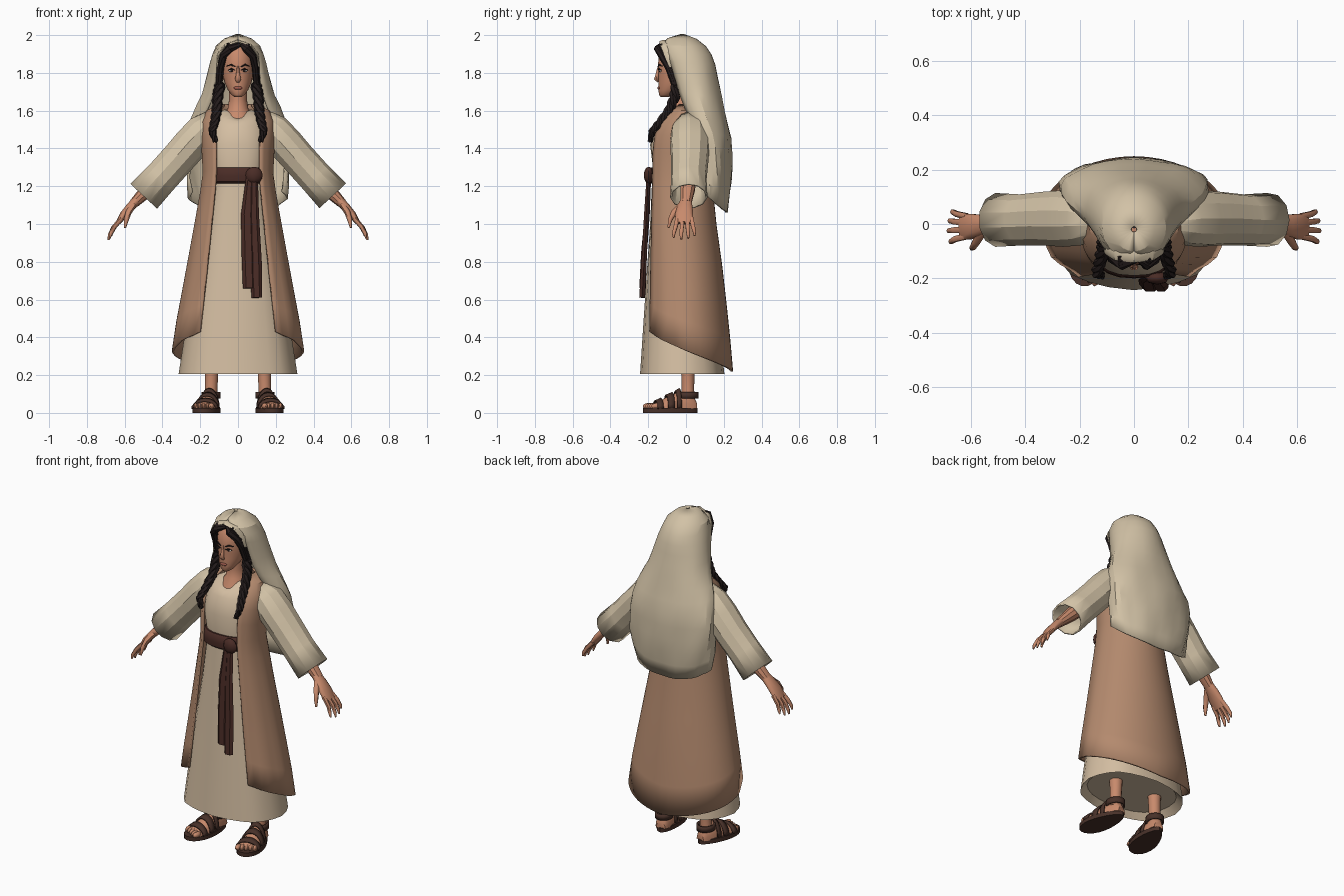
import bpy, bmesh, math
from mathutils import Vector, Matrix


def mat(name, r, g, b):
    m = bpy.data.materials.new(name)
    lin = lambda c: (c / 255 / 12.92) if c < 10 else ((c / 255 + 0.055) / 1.055) ** 2.4
    m.diffuse_color = (lin(r), lin(g), lin(b), 1)
    return m


LINEN = mat("linen", 212, 190, 162)
VEIL = mat("veil_cloth", 210, 194, 166)
TAN = mat("tan_wool", 180, 138, 110)
SKIN = mat("skin", 200, 138, 108)
SASH = mat("sash_brown", 74, 44, 38)
HAIR = mat("hair_black", 36, 28, 28)
LEATHER = mat("leather", 72, 49, 41)
LIP = mat("lip", 160, 92, 78)
WHITE = mat("eye_white", 215, 205, 195)


def make(name, bm, m, angle=35, thick=0):
    bmesh.ops.recalc_face_normals(bm, faces=bm.faces)
    me = bpy.data.meshes.new(name)
    bm.to_mesh(me)
    bm.free()
    ob = bpy.data.objects.new(name, me)
    bpy.context.collection.objects.link(ob)
    me.materials.append(m)
    bpy.ops.object.select_all(action='DESELECT')
    ob.select_set(True)
    bpy.context.view_layer.objects.active = ob
    bpy.ops.object.shade_smooth_by_angle(angle=math.radians(angle))
    if thick:
        sol = ob.modifiers.new("thickness", 'SOLIDIFY')
        sol.thickness, sol.offset = thick, 0
    return ob


def loft(name, rings, m, closed=True, caps=True, **kw):
    bm = bmesh.new()
    vs = [[bm.verts.new(p) for p in r] for r in rings]
    n = len(vs[0])
    for a, b in zip(vs, vs[1:]):
        for i in range(n if closed else n - 1):
            j = (i + 1) % n
            bm.faces.new((a[i], a[j], b[j], b[i]))
    if caps and closed:
        bm.faces.new(vs[0])
        bm.faces.new(vs[-1])
    return make(name, bm, m, **kw)


def tube(name, path, radii, m, sides=8, ref=(0, 1, 0), caps=True, **kw):
    """Sweep an ellipse; radii are (across, along ref) at each point."""
    P, rings = [Vector(p) for p in path], []
    for i, p in enumerate(P):
        t = (P[min(i + 1, len(P) - 1)] - P[max(i - 1, 0)]).normalized()
        a = t.cross(Vector(ref)).normalized()
        b = a.cross(t)
        ra, rb = radii[i] if isinstance(radii[i], tuple) else (radii[i],) * 2
        rings.append([p + a * ra * math.cos(k) + b * rb * math.sin(k)
                      for k in (2 * math.pi * j / sides for j in range(sides))])
    return loft(name, rings, m, caps=caps, **kw)


def ball(name, c, r, m, seg=12):
    bm = bmesh.new()
    bmesh.ops.create_uvsphere(bm, u_segments=seg, v_segments=8, radius=1,
                              matrix=Matrix.Translation(c) @ Matrix.Diagonal((*r, 1)))
    return make(name, bm, m, angle=60)


def oval(z, rx, yf, yb, n=24, power=2.0, fold=0, dip=0):
    """Horizontal ring; fold adds pleats, dip lowers the front."""
    pts, e = [], 2 / power
    for i in range(n):
        a = 2 * math.pi * i / n
        s, c = math.sin(a), math.cos(a)
        k = 1 + fold * math.cos(8 * a)
        f = max(0, c) ** 6 * dip
        pts.append((k * rx * math.copysign(abs(s) ** e, s),
                    (yf + yb) / 2 - k * (yb - yf) / 2 * math.copysign(abs(c) ** e, c) - 0.6 * f, z - f))
    return pts


def shell(name, rows, hem, levels, m, n, ripple, **kw):
    """Cloth open at the front; rows are (z, half width, edge x, edge y, back y)."""
    def at(z):
        for p, q in zip(rows, rows[1:]):
            if z >= q[0]:
                t = min(1, max(0, (z - p[0]) / (q[0] - p[0])))
                return [a + (b - a) * t for a, b in zip(p, q)]
        return rows[-1]
    rings = []
    for t in levels:
        ring = []
        for i in range(n + 1):
            u = 2 * i / n - 1
            z = rows[0][0] + (hem(abs(u)) - rows[0][0]) * t
            _, rx, xe, ye, yb = at(z)
            A = math.pi - math.asin(min(1, xe / rx))
            k = -math.cos(A)
            yc = (ye + k * yb) / (1 + k)
            w = 1 + ripple(u * A, z, t)
            ring.append((w * rx * math.sin(u * A), yc + w * (yb - yc) * math.cos(u * A), z))
        rings.append(ring)
    return loft(name, rings, m, closed=False, **kw)


# Long dress with pleated hem and dipped neckline
loft("dress", [oval(0.24, 0.27, -0.21, 0.17, power=2.3), oval(0.205, 0.31, -0.24, 0.2, power=2.3, fold=0.015),
               oval(0.6, 0.25, -0.215, 0.16, power=2.3, fold=0.012), oval(1.0, 0.175, -0.19, 0.13, power=2.5),
               oval(1.22, 0.145, -0.18, 0.11, power=2.5), oval(1.3, 0.15, -0.175, 0.11, power=2.5),
               oval(1.42, 0.165, -0.19, 0.11, power=2.4), oval(1.52, 0.16, -0.155, 0.1),
               oval(1.565, 0.14, -0.125, 0.09, dip=0.02), oval(1.605, 0.075, -0.085, 0.06, dip=0.055)], LINEN)

# Open sleeveless robe
shell("robe", [(1.63, 0.10, 0.07, -0.03, 0.07), (1.595, 0.165, 0.10, -0.085, 0.10), (1.53, 0.19, 0.12, -0.14, 0.12),
               (1.45, 0.19, 0.115, -0.17, 0.13), (1.25, 0.18, 0.115, -0.175, 0.13), (1.0, 0.225, 0.14, -0.18, 0.155),
               (0.75, 0.27, 0.165, -0.185, 0.19), (0.43, 0.33, 0.2, -0.19, 0.225), (0.2, 0.36, 0.22, -0.19, 0.245)],
      lambda u: 0.22 + 0.21 * u ** 1.4, [0, 0.026, 0.072, 0.13, 0.2, 0.28, 0.36, 0.45, 0.6, 0.75, 0.88, 1], TAN, 36,
      lambda a, z, t: 0.022 * t * math.cos(12 * a) * max(0, -math.cos(a) + 0.3), thick=0.012, angle=28)

# Belt, knot and hanging tails
loft("belt", [oval(z, 0.152 + d, -0.185 - d, 0.112 + d, power=2.5)
              for z, d in ((1.215, 0), (1.225, 0.012), (1.255, 0.015), (1.285, 0.012), (1.3, 0))], SASH)
ball("belt_knot", (0.085, -0.198, 1.258), (0.045, 0.025, 0.045), SASH, 8)
tube("sash_tail_left", [(0.065, -0.195, 1.25), (0.05, -0.205, 1.05), (0.055, -0.222, 0.85), (0.06, -0.23, 0.66)],
     [(0.022, 0.012), (0.034, 0.015), (0.036, 0.018), (0.034, 0.02)], SASH, 6)
tube("sash_tail_right", [(0.085, -0.2, 1.25), (0.085, -0.21, 1.05), (0.093, -0.222, 0.8), (0.1, -0.232, 0.61)],
     [(0.02, 0.01), (0.026, 0.014), (0.033, 0.016), (0.028, 0.018)], SASH, 6)

# Neck and head
loft("neck", [oval(1.5, 0.11, -0.13, 0.05), oval(1.57, 0.08, -0.108, 0.05), oval(1.61, 0.055, -0.082, 0.04),
              oval(1.66, 0.047, -0.075, 0.04), oval(1.75, 0.05, -0.08, 0.04)], SKIN)
loft("head", [oval(*r) for r in ((1.672, 0.018, -0.135, -0.09), (1.685, 0.036, -0.143, -0.06),
                                 (1.71, 0.054, -0.146, -0.02), (1.75, 0.072, -0.146, 0.04), (1.79, 0.081, -0.147, 0.07),
                                 (1.84, 0.086, -0.149, 0.08), (1.9, 0.082, -0.142, 0.08), (1.95, 0.06, -0.11, 0.06),
                                 (1.968, 0.02, -0.05, 0.02))], SKIN, angle=60)
tube("nose", [(0, -0.143, 1.835), (0, -0.153, 1.79), (0, -0.158, 1.768), (0, -0.146, 1.752)],
     [(0.007, 0.008), (0.010, 0.010), (0.017, 0.013), (0.010, 0.006)], SKIN, 6, angle=60)
ball("lips", (0, -0.143, 1.72), (0.024, 0.008, 0.009), LIP)
for s in (1, -1):
    ball("eye", (s * 0.034, -0.134, 1.812), (0.016, 0.008, 0.008), WHITE)
    ball("iris", (s * 0.034, -0.139, 1.812), (0.008, 0.005, 0.008), HAIR, 8)
    tube("upper_lash", [(s * 0.016, -0.146, 1.815), (s * 0.034, -0.144, 1.822), (s * 0.053, -0.131, 1.815)],
         [0.002, 0.004, 0.002], HAIR, 5, (0, 0, 1))
    tube("eyebrow", [(s * 0.014, -0.148, 1.832), (s * 0.038, -0.142, 1.844), (s * 0.06, -0.126, 1.836)],
         [0.003, 0.005, 0.002], HAIR, 5, (0, 0, 1))
    ball("ear", (s * 0.087, -0.035, 1.785), (0.012, 0.022, 0.033), SKIN)

# Hair: cap, strands swept from the parting, twisted side locks
ball("hair_cap", (0, -0.005, 1.86), (0.1, 0.125, 0.11), HAIR)
for s in (1, -1):
    for k in range(3):
        d = 0.012 * k
        tube("swept_strand", [(0.015 + s * 0.005, -0.13 + d, 1.95), (s * 0.045, -0.148 + d, 1.928 + d / 2),
                              (s * 0.078, -0.127 + d, 1.89), (s * (0.09 + d / 3), -0.095 + d, 1.83),
                              (s * (0.095 + d / 3), -0.07 + d, 1.76), (s * 0.1, -0.05, 1.69)],
             [0.012, 0.022, 0.02, 0.017, 0.015, 0.013], HAIR, 7, (0.3, 0.2, 1))
    lock = [(0.095, -0.05, 1.74), (0.108, -0.06, 1.67), (0.112, -0.09, 1.60), (0.125, -0.14, 1.535),
            (0.138, -0.18, 1.49), (0.118, -0.19, 1.435)]
    for k in range(3):
        path, rad = [], []
        for i in range(21):
            j, f = min(i // 4, 4), i / 4 - min(i // 4, 4)
            p = Vector(lock[j]).lerp(Vector(lock[j + 1]), f)
            w = 0.016 * (1 - 0.5 * i / 20)
            a = i * 0.85 + k * 2.094
            path.append((s * (p.x + w * math.cos(a)), p.y + w * math.sin(a), p.z))
            rad.append(0.017 * (1 - 0.55 * (i / 20) ** 3))
        tube("side_lock", path, rad, HAIR, 6)

# Head veil and the band under its front edge
shell("veil", [(2.0, 0.01, 0, -0.03, -0.01), (1.985, 0.06, 0, -0.09, 0.04), (1.955, 0.105, 0, -0.125, 0.085),
               (1.93, 0.12, 0.085, -0.115, 0.11), (1.87, 0.14, 0.108, -0.085, 0.145), (1.79, 0.16, 0.115, -0.06, 0.16),
               (1.68, 0.188, 0.13, -0.03, 0.185), (1.58, 0.235, 0.17, 0.01, 0.205), (1.45, 0.275, 0.235, 0.07, 0.235),
               (1.25, 0.27, 0.25, 0.085, 0.24), (1.05, 0.235, 0.23, 0.1, 0.215)],
      lambda u: 1.06 + 0.11 * u ** 2, [(i / 15) ** 1.35 for i in range(16)], VEIL, 22,
      lambda a, z, t: 0.03 * t * math.cos(6 * a + 14 * z) + 0.02 * t * math.cos(10 * a - 9 * z),
      thick=0.01, angle=24)
tube("veil_band", [(-0.106, -0.06, 1.84), (-0.1, -0.085, 1.9), (-0.065, -0.105, 1.945), (0, -0.112, 1.965),
                   (0.065, -0.105, 1.945), (0.1, -0.085, 1.9), (0.106, -0.06, 1.84)],
     [(0.01, 0.03)] * 7, VEIL, 8)


# Arms and feet, mirrored
def arch(y, w, h, base=0.022):
    return [(w * math.cos(a), y, base + (h - base) * math.sin(a)) for a in (math.pi * i / 10 for i in range(11))]


for s in (1, -1):
    def M(pts):
        return [(s * x, y, z) for x, y, z in pts]

    tube("sleeve", M([(0.12, 0.01, 1.555), (0.185, 0.02, 1.495), (0.25, 0.02, 1.425), (0.32, 0.02, 1.345),
                      (0.41, 0.015, 1.245), (0.5, 0.015, 1.148)]),
         [0.055, (0.088, 0.095), (0.09, 0.1), (0.088, 0.095), (0.088, 0.09), (0.093, 0.095)],
         VEIL, 11, caps=False, thick=0.01, angle=25)
    tube("forearm", M([(0.36, 0.015, 1.3), (0.47, 0.01, 1.19), (0.55, 0, 1.11)]),
         [0.045, 0.04, (0.026, 0.03)], SKIN, 10)
    tube("palm", M([(0.535, 0, 1.125), (0.57, -0.005, 1.09), (0.605, -0.01, 1.05), (0.635, -0.01, 1.005)]),
         [(0.025, 0.03), (0.023, 0.042), (0.02, 0.05), (0.013, 0.047)], SKIN, 10, angle=60)
    for i, (y0, y1, L) in enumerate(((-0.045, -0.065, 0.9), (-0.02, -0.025, 1), (0.005, 0.012, 0.95), (0.028, 0.045, 0.8))):
        tube("finger", M([(0.615, y0, 1.03), (0.615 + 0.045 * L, (y0 + y1) / 2, 1.03 - 0.05 * L),
                          (0.615 + 0.065 * L, y1, 1.03 - 0.09 * L), (0.615 + 0.07 * L, y1, 1.03 - 0.115 * L)]),
             [0.013, 0.012, 0.01, 0.005], SKIN, 6, angle=60)
    tube("thumb", M([(0.555, -0.025, 1.1), (0.58, -0.065, 1.06), (0.592, -0.085, 1.02), (0.598, -0.092, 0.98)]),
         [0.017, 0.016, 0.013, 0.006], SKIN, 6, angle=60)

    tube("leg", M([(0.145, 0.01, 0.07), (0.142, 0.01, 0.13), (0.14, 0.01, 0.2), (0.14, 0.01, 0.3)]),
         [0.036, 0.033, 0.035, 0.042], SKIN, 12)
    foot_m = Matrix.Translation((s * 0.145, 0, 0)) @ Matrix.Rotation(s * 0.2, 4, 'Z')
    parts = [loft("foot", [arch(*r) for r in ((0.055, 0.028, 0.06), (0.035, 0.04, 0.1), (-0.03, 0.044, 0.115),
                                              (-0.09, 0.055, 0.09), (-0.15, 0.062, 0.062), (-0.185, 0.058, 0.045))], SKIN)]
    for y, w, h, d in ((-0.15, 0.066, 0.07, 0.016), (-0.09, 0.061, 0.1, 0.018), (-0.045, 0.052, 0.122, 0.012)):
        parts.append(loft("strap", [arch(y - d, w + 0.001, h - 0.008), arch(y + d, w - 0.001, h + 0.006)],
                          LEATHER, closed=False, thick=0.01))
    parts.append(loft("heel_strap", [oval(z, 0.046, -0.042, 0.062, 14) for z in (0.075, 0.11)],
                      LEATHER, caps=False, thick=0.01))
    for k in range(5):
        x = s * (-0.044 + 0.023 * k)
        parts.append(ball("toe", (x, -0.195 + 0.007 * k, 0.036), (0.016 if k == 0 else 0.011, 0.03, 0.016), SKIN, 8))
    outline = [((0.06 - 0.014 * math.cos(a)) * math.sin(a), -0.085 + 0.148 * math.cos(a))
               for a in (2 * math.pi * i / 24 for i in range(24))]
    parts.append(loft("sole", [[(x * 1.15, y, z) for x, y in outline] for z in (0, 0.025)], LEATHER))
    for p in parts:
        p.matrix_world = foot_m
